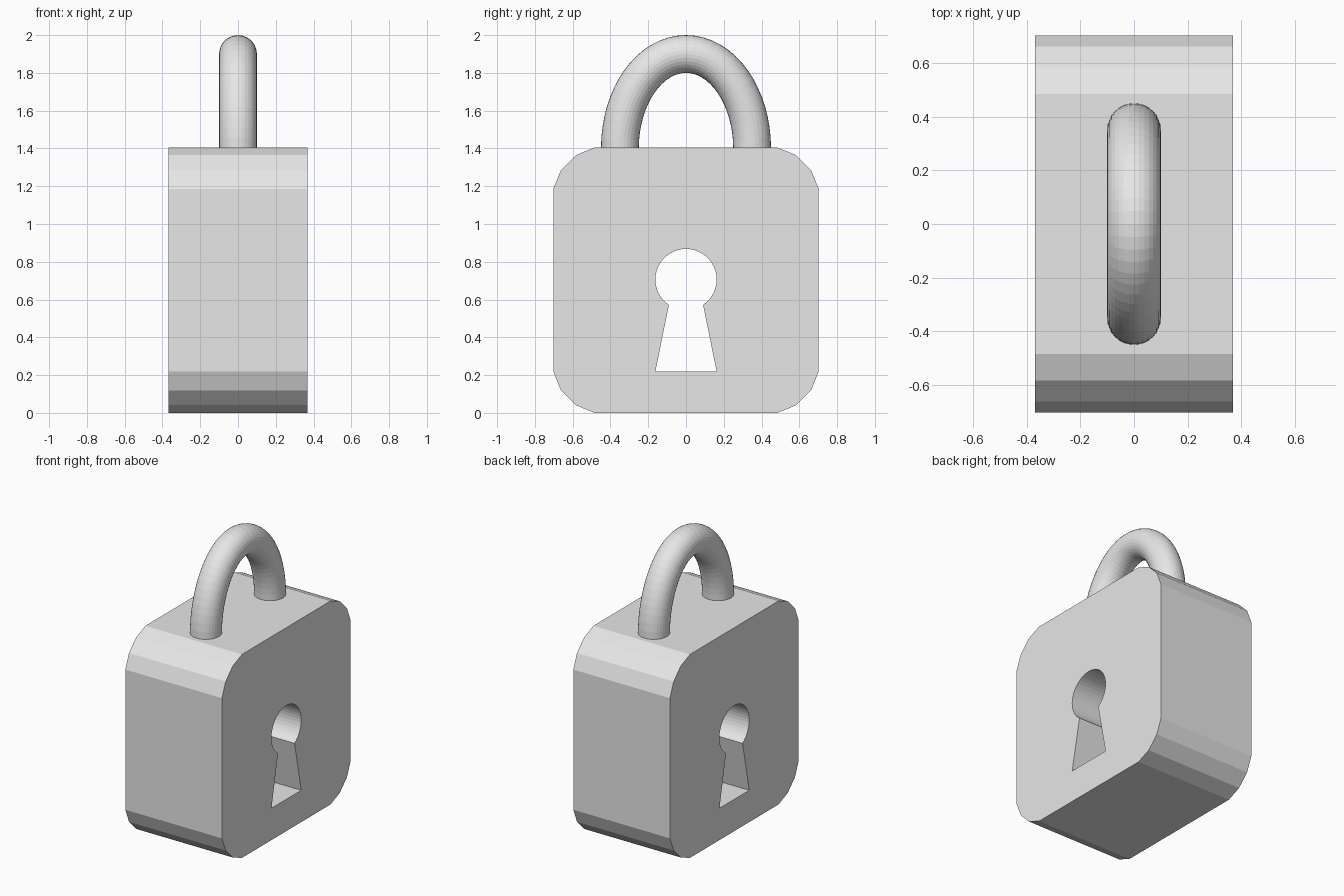
import bpy, bmesh
from math import sin, cos, pi, radians
from mathutils import Matrix, Vector

cube = bpy.data.objects.get("Cube")
if cube:
    bpy.data.objects.remove(cube)

grey = bpy.data.materials.new("plain grey")
grey.use_nodes = True
COLOUR = (0.8, 0.8, 0.8, 1)
grey.diffuse_color = COLOUR
grey.node_tree.nodes["Principled BSDF"].inputs["Base Color"].default_value = COLOUR


def add_object(name, mesh):
    obj = bpy.data.objects.new(name, mesh)
    bpy.context.collection.objects.link(obj)
    mesh.materials.append(grey)
    return obj


def extruded_plate(name, outlines, depth):
    """Fill closed (y, z) outlines, inner ones as holes, and extrude along x."""
    curve = bpy.data.curves.new(name + "_outline", "CURVE")
    curve.dimensions = "2D"
    curve.fill_mode = "BOTH"
    curve.extrude = depth / 2
    for points in outlines:
        spline = curve.splines.new("POLY")
        spline.points.add(len(points) - 1)
        for p, (y, z) in zip(spline.points, points):
            p.co = (y, z, 0, 1)
        spline.use_cyclic_u = True
    helper = bpy.data.objects.new(name + "_outline", curve)
    bpy.context.collection.objects.link(helper)
    deps = bpy.context.evaluated_depsgraph_get()
    mesh = bpy.data.meshes.new_from_object(helper.evaluated_get(deps))
    bpy.data.objects.remove(helper)
    mesh.transform(Matrix(((0, 0, 1, 0), (1, 0, 0, 0), (0, 1, 0, 0), (0, 0, 0, 1))))
    bm = bmesh.new()
    bm.from_mesh(mesh)
    bmesh.ops.remove_doubles(bm, verts=bm.verts, dist=1e-5)
    bmesh.ops.recalc_face_normals(bm, faces=bm.faces)
    for f in bm.faces:
        f.smooth = False
    bm.to_mesh(mesh)
    bm.free()
    mesh.materials.clear()
    return add_object(name, mesh)


# Body: square with faceted corners, mirrored from one corner
HALF = 0.7025
corner = [(HALF, 0.484), (0.662, 0.583), (0.583, 0.662), (0.484, HALF)]
right = [(y, -z) for y, z in reversed(corner)] + corner
outline = right + [(-y, -z) for y, z in right]
outline = [(y, z + HALF) for y, z in outline]

# Keyhole: round top with a flared slot below
R, CENTRE = 0.162, 0.706
start, steps = radians(-56), 36
sweep = pi - 2 * start
keyhole = [(R * cos(start + sweep * i / steps), CENTRE + R * sin(start + sweep * i / steps))
           for i in range(steps + 1)]
keyhole += [(-R, 0.22), (R, 0.22)]

extruded_plate("lock_body", [outline, keyhole], 0.738)

# Shackle: round tube along a half ellipse, ends sunk into the body
SIDES, STEPS, TUBE = 32, 32, 0.1
BASE, WIDE, TALL = 1.4, 0.35, 0.5
path = [(Vector((0, WIDE * cos(a), BASE + TALL * sin(a))),
         Vector((0, TALL * cos(a), WIDE * sin(a))).normalized())
        for a in (pi * i / STEPS for i in range(STEPS + 1))]
path = ([(path[0][0] - Vector((0, 0, 0.05)), path[0][1])] + path
        + [(path[-1][0] - Vector((0, 0, 0.05)), path[-1][1])])
bm = bmesh.new()
rings = []
for centre, normal in path:
    rings.append([bm.verts.new(centre + TUBE * (normal * cos(t) + Vector((sin(t), 0, 0))))
                  for t in (2 * pi * j / SIDES for j in range(SIDES))])
    for v, t in zip(rings[-1], (2 * pi * j / SIDES for j in range(SIDES))):
        v.co = centre + TUBE * (normal * cos(t) + Vector((1, 0, 0)) * sin(t))
for a, b in zip(rings, rings[1:]):
    for j in range(SIDES):
        k = (j + 1) % SIDES
        bm.faces.new((a[j], a[k], b[k], b[j]))
bm.faces.new(rings[0])
bm.faces.new(rings[-1])
bmesh.ops.recalc_face_normals(bm, faces=bm.faces)
mesh = bpy.data.meshes.new("shackle")
bm.to_mesh(mesh)
bm.free()
add_object("shackle", mesh)
